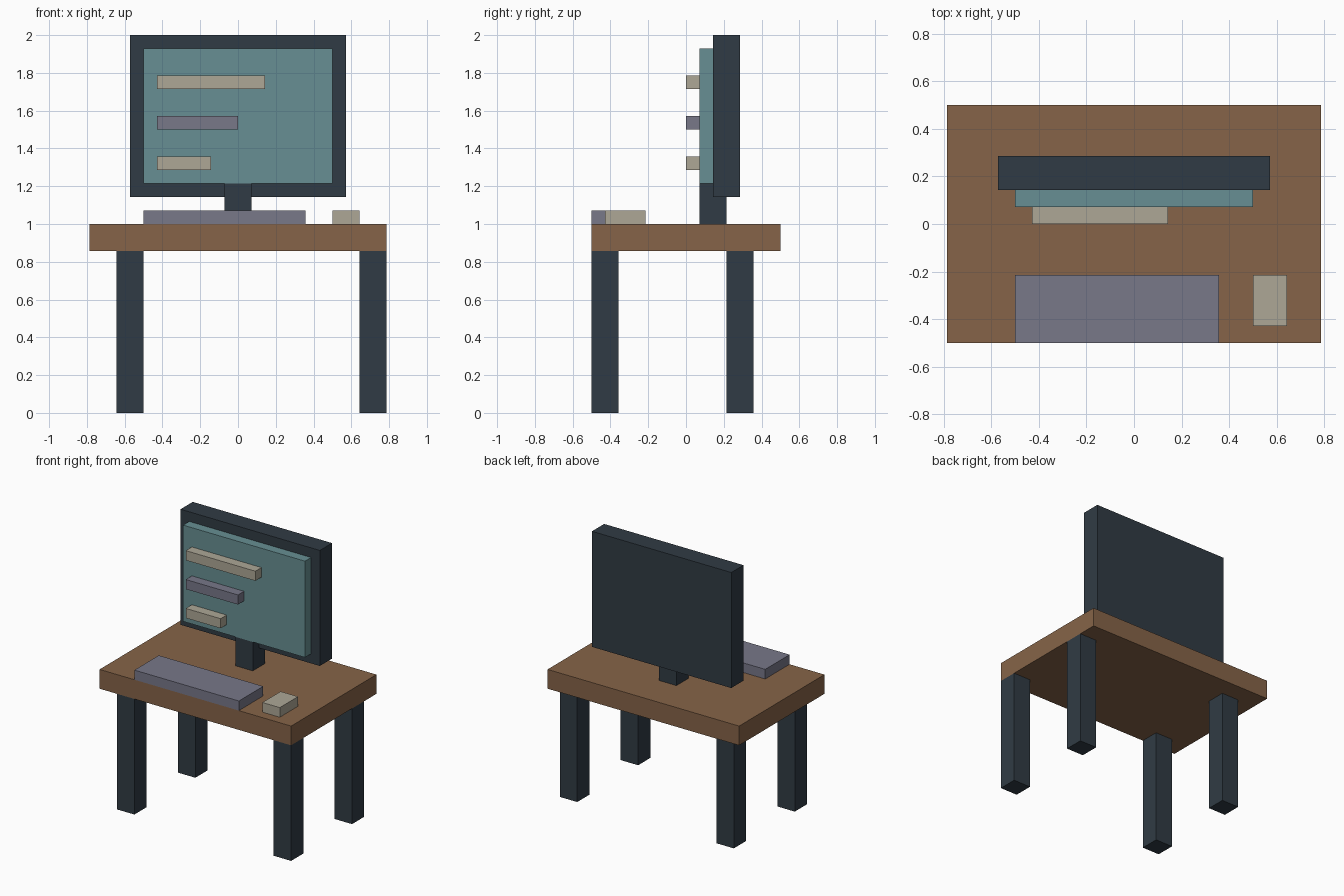
import bpy

if "Cube" in bpy.data.objects:
    bpy.data.objects.remove(bpy.data.objects["Cube"])

U = 1 / 14  # grid step: every part sits on this grid


def material(name, color):
    mat = bpy.data.materials.new(name)
    mat.diffuse_color = (*color, 1)
    mat.use_nodes = True
    mat.node_tree.nodes["Principled BSDF"].inputs["Base Color"].default_value = mat.diffuse_color
    return mat


wood = material("wood", (0.24, 0.127, 0.065))
dark = material("dark_metal", (0.03, 0.044, 0.058))
teal = material("screen_teal", (0.136, 0.275, 0.292))
mauve = material("mauve", (0.188, 0.188, 0.25))
beige = material("beige", (0.418, 0.386, 0.305))


def box(name, x, y, z, mat):
    """Box from (min, max) ranges given in grid steps."""
    spans = (x, y, z)
    bpy.ops.mesh.primitive_cube_add(size=1, location=[(a + b) / 2 * U for a, b in spans])
    obj = bpy.context.object
    obj.name = obj.data.name = name
    obj.scale = [(b - a) * U for a, b in spans]
    bpy.ops.object.transform_apply(location=False, rotation=False, scale=True)
    obj.data.materials.append(mat)
    return obj


# Desk
box("desk_top", (-11, 11), (-7, 7), (12, 14), wood)
for side, x in (("left", -9), ("right", 9)):
    for end, y in (("front", -7), ("back", 3)):
        box(f"{end}_{side}_leg", (x, x + 2), (y, y + 2), (0, 12), dark)

# Monitor
box("monitor_stand", (-1, 1), (1, 3), (14, 17), dark)
box("monitor_case", (-8, 8), (2, 4), (16, 28), dark)
box("screen", (-7, 7), (1, 2), (17, 27), teal)

# Raised lines on the screen, top to bottom
for i, (right, mat) in enumerate(((2, beige), (0, mauve), (-2, beige))):
    z = 24 - 3 * i
    box(f"screen_line_{i + 1}", (-6, right), (0, 1), (z, z + 1), mat)

# Keyboard and mouse
box("keyboard", (-7, 5), (-7, -3), (14, 15), mauve)
box("mouse", (7, 9), (-6, -3), (14, 15), beige)
